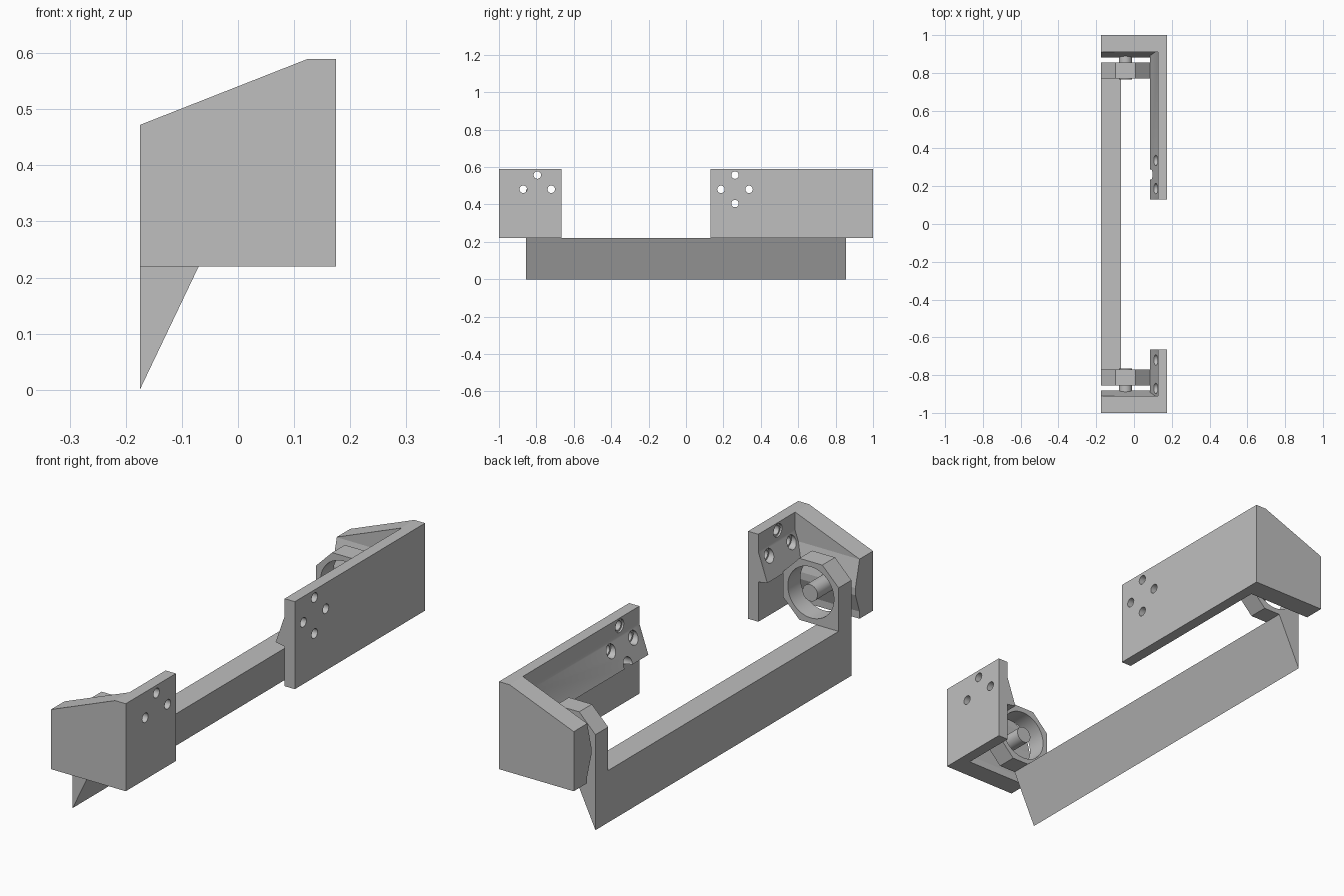
import bpy, bmesh, math
from mathutils import Matrix

if "Cube" in bpy.data.objects:
    bpy.data.objects.remove(bpy.data.objects["Cube"])

grey = bpy.data.materials.new("plain grey")
grey.diffuse_color = (0.52, 0.52, 0.52, 1)
grey.use_nodes = True
grey.node_tree.nodes["Principled BSDF"].inputs["Base Color"].default_value = grey.diffuse_color


def finish(name, bm):
    bmesh.ops.recalc_face_normals(bm, faces=bm.faces)
    me = bpy.data.meshes.new(name)
    bm.to_mesh(me)
    bm.free()
    me.materials.append(grey)
    ob = bpy.data.objects.new(name, me)
    bpy.context.collection.objects.link(ob)
    return ob


def prism(name, profile, axis, a, b):
    """Extrude a closed profile along x (profile is y,z) or y (profile is x,z)."""
    bm = bmesh.new()

    def ring(t):
        return [bm.verts.new((t, u, v) if axis == 'x' else (u, t, v)) for u, v in profile]
    r0, r1 = ring(a), ring(b)
    n = len(profile)
    bm.faces.new(r0)
    bm.faces.new(r1)
    for i in range(n):
        j = (i + 1) % n
        bm.faces.new((r0[i], r0[j], r1[j], r1[i]))
    return finish(name, bm)


def cylinder(name, r, axis, a, b, u, v, segs=32):
    pts = [(u + r * math.cos(2 * math.pi * i / segs), v + r * math.sin(2 * math.pi * i / segs))
           for i in range(segs)]
    return prism(name, pts, axis, a, b)


def cut(ob, cutter):
    m = ob.modifiers.new("cut", 'BOOLEAN')
    m.operation, m.solver, m.object = 'DIFFERENCE', 'EXACT', cutter
    bpy.context.view_layer.objects.active = ob
    bpy.ops.object.modifier_apply(modifier=m.name)
    bpy.data.objects.remove(cutter, do_unlink=True)


def smooth(ob):
    bpy.ops.object.select_all(action='DESELECT')
    ob.select_set(True)
    bpy.context.view_layer.objects.active = ob
    bpy.ops.object.shade_smooth_by_angle(angle=math.radians(30))


# Wedge-section cross bar
prism("cross_bar", [(-0.175, 0), (-0.07, 0.22), (-0.175, 0.22)], 'y', -0.855, 0.855)

CX, CZ, AP = -0.045, 0.35, 0.13          # hinge centre and octagon apothem
h = AP * math.tan(math.pi / 8)
collar = [(CX - AP, CZ - AP), (CX + h, CZ - AP), (CX + AP, CZ - h), (CX + AP, CZ + h),
          (CX + h, CZ + AP), (CX - h, CZ + AP), (CX - AP, CZ + h)]
end_wall = [(-0.175, 0.22), (0.175, 0.22), (0.175, 0.59), (0.125, 0.59), (-0.175, 0.472)]
side_wall = [(0.127, 0.22), (0.175, 0.22), (0.175, 0.59), (0.127, 0.59),
             (0.127, 0.515), (0.085, 0.395), (0.127, 0.388)]

# side sign, inner end of side wall, screw hole centre y, hole offsets (y, z)
brackets = [
    ("front", -1, 0.665, -0.795, [(-0.075, 0), (0.075, 0), (0, 0.076)]),
    ("back", 1, 0.13, 0.262, [(-0.075, 0), (0.075, 0), (0, 0.076), (0, -0.076)]),
]

for label, s, inner, hy, holes in brackets:
    # Bracket end wall and its inner ridge
    prism(label + "_end_wall", end_wall, 'y', s * 0.91, s * 1.0)
    prism(label + "_end_ridge", [(s * 0.91, 0.471), (s * 0.882, 0.36), (s * 0.882, 0.33),
                                 (s * 0.91, 0.25)], 'x', -0.175, 0.127)

    # Bracket side wall with counterbored screw holes
    wall = prism(label + "_side_wall", side_wall, 'y', s * inner, s * 0.91)
    for dy, dz in holes:
        cut(wall, cylinder("screw_cutter", 0.02, 'x', 0.05, 0.25, hy + dy, 0.481 + dz, 20))
        cut(wall, cylinder("bore_cutter", 0.028, 'x', 0.05, 0.135, hy + dy, 0.481 + dz, 20))
    smooth(wall)

    # Octagonal bearing collar on the bar
    ring = prism(label + "_collar", collar, 'y', s * 0.77, s * 0.855)
    cut(ring, cylinder("collar_cutter", 0.108, 'y', s * 0.7, s * 0.9, CX, CZ, 48))
    smooth(ring)

    # Hinge pin
    smooth(cylinder(label + "_pin", 0.035, 'y', s * 0.765, s * 0.912, CX, CZ))
